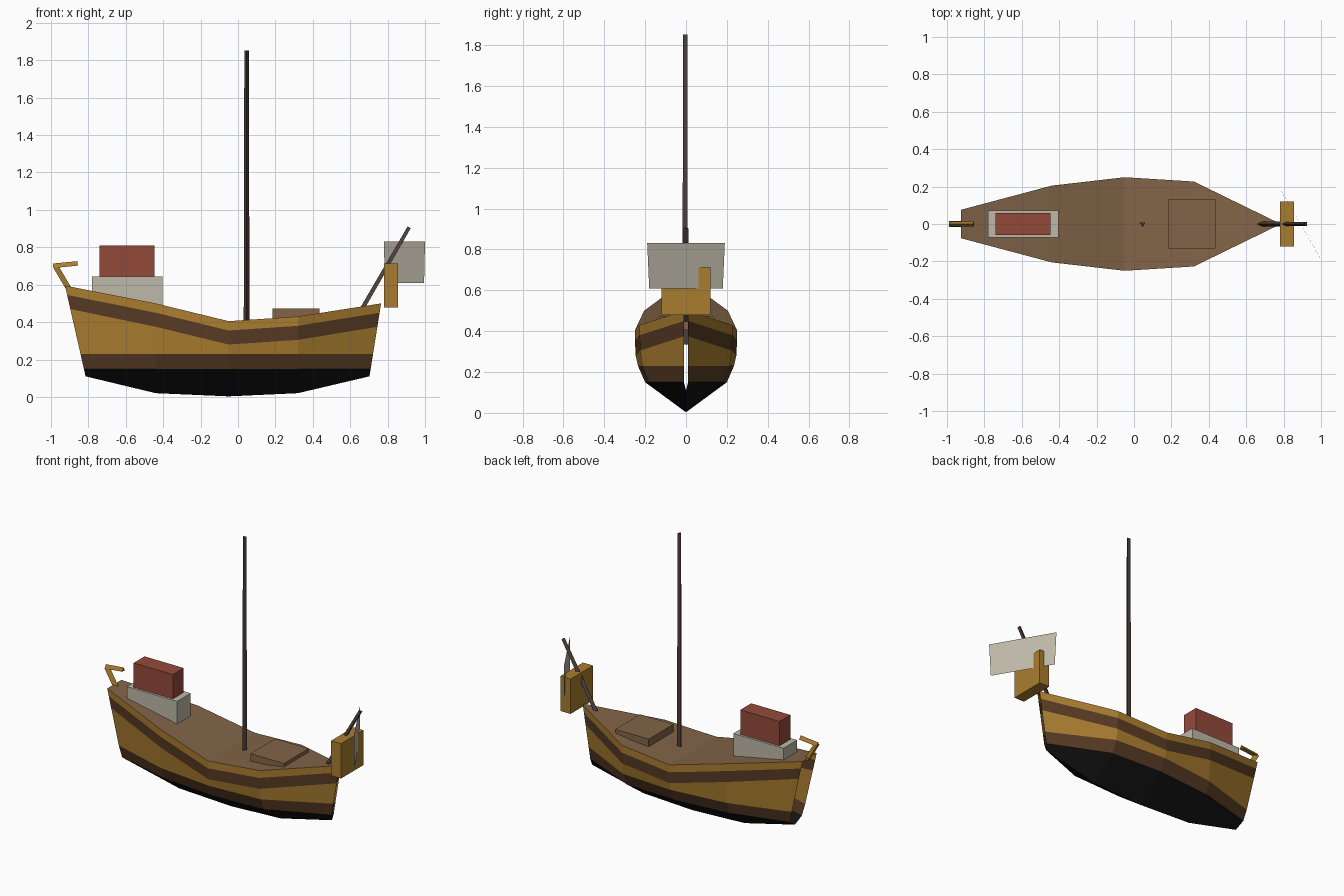
import bpy, bmesh
from mathutils import Vector

cube = bpy.data.objects.get("Cube")
if cube:
    bpy.data.objects.remove(cube, do_unlink=True)


def material(name, *rgb):
    """Flat material from 0-255 sRGB values."""
    lin = [((c / 255 + 0.055) / 1.055) ** 2.4 for c in rgb]
    m = bpy.data.materials.new(name)
    m.use_nodes = True
    m.diffuse_color = (*lin, 1)
    m.node_tree.nodes["Principled BSDF"].inputs["Base Color"].default_value = (*lin, 1)
    return m


gold = material("golden wood", 170, 125, 47)
brown = material("brown trim", 88, 59, 36)
black = material("black bottom paint", 20, 20, 20)
planks = material("deck wood", 130, 100, 72)
white = material("off white", 190, 184, 168)
red = material("brick red", 148, 74, 58)
dark = material("dark spar wood", 78, 64, 58)


def add_object(name, bm, *mats):
    mesh = bpy.data.meshes.new(name)
    bm.to_mesh(mesh)
    bm.free()
    for m in mats:
        mesh.materials.append(m)
    obj = bpy.data.objects.new(name, mesh)
    bpy.context.collection.objects.link(obj)
    return obj


def box(name, low, high, mat):
    bm = bmesh.new()
    bmesh.ops.create_cube(bm, size=1)
    low, high = Vector(low), Vector(high)
    for v in bm.verts:
        v.co = (low + high) / 2 + v.co * (high - low)
    return add_object(name, bm, mat)


def spar(name, start, end, r1, r2, mat):
    """Three-sided tapered pole between two points."""
    bm = bmesh.new()
    start, end = Vector(start), Vector(end)
    axis = end - start
    bmesh.ops.create_cone(bm, cap_ends=True, segments=3, radius1=r1, radius2=r2,
                          depth=axis.length)
    turn = axis.to_track_quat('Z', 'Y')
    for v in bm.verts:
        v.co = (start + end) / 2 + turn @ v.co
    return add_object(name, bm, mat)


# Hull stations from stern to bow: x at keel, x at rail, keel z, rail z, half width
stations = [(-0.815, -0.925, 0.11, 0.595, 0.076),
            (-0.44, -0.44, 0.02, 0.50, 0.205),
            (-0.05, -0.05, 0.003, 0.405, 0.25),
            (0.32, 0.32, 0.02, 0.43, 0.227),
            (0.703, 0.765, 0.11, 0.50, 0.01)]
fullness = [0, 0.8, 0.94, 0.985, 1, 1]


def section(x0, x1, keel, rail, half):
    """Points of one half section, from the keel up to the rail."""
    heights = [keel, 0.15, 0.23, rail - 0.125, rail - 0.05, rail]
    points = []
    for z, f in zip(heights, fullness):
        t = (z - keel) / (rail - keel)
        y = half * f if half > 0.02 or f == 0 else half
        points.append((x0 + (x1 - x0) * t, y, z))
    return points


# Hull sides: painted bands, left open at the narrow ends
bm = bmesh.new()
for side in (1, -1):
    rows = [[bm.verts.new((x, y * side, z)) for x, y, z in section(*s)] for s in stations]
    for a, b in zip(rows, rows[1:]):
        for band, slot in enumerate((0, 1, 2, 1, 2)):
            loop = [a[band], a[band + 1], b[band + 1], b[band]]
            face = bm.faces.new(loop if side > 0 else loop[::-1])
            face.material_index = slot
bmesh.ops.remove_doubles(bm, verts=bm.verts, dist=0.0001)
add_object("hull", bm, black, brown, gold)

# Deck follows the rail line
bm = bmesh.new()
edges = [[bm.verts.new((x1, s * half, rail)) for s in (-1, 1)]
         for x0, x1, keel, rail, half in stations]
for a, b in zip(edges, edges[1:]):
    bm.faces.new((a[0], b[0], b[1], a[1]))
add_object("deck", bm, planks)

# Deck fittings
box("deckhouse_base", (-0.78, -0.073, 0.48), (-0.405, 0.073, 0.645), white)
box("deckhouse_top", (-0.74, -0.058, 0.64), (-0.447, 0.058, 0.81), red)
box("hatch", (0.185, -0.131, 0.405), (0.435, 0.134, 0.472), planks)
box("bow_block", (0.78, -0.12, 0.478), (0.855, 0.12, 0.714), gold)

# Mast and bowsprit
spar("mast", (0.046, 0, 0.335), (0.046, 0, 1.852), 0.018, 0.014, dark)
spar("bowsprit", (0.67, 0, 0.475), (0.918, 0, 0.905), 0.015, 0.013, dark)

# Tiller
spar("tiller_post", (-0.908, 0, 0.575), (-0.98, 0, 0.697), 0.019, 0.019, gold)
spar("tiller_handle", (-0.988, 0, 0.697), (-0.857, 0, 0.71), 0.016, 0.016, gold)

# Thin diagonal panel at the bow, slightly narrower at its foot
bm = bmesh.new()
corners = [(0.105, -0.18, 0.608), (-0.105, 0.18, 0.608),
           (-0.11, 0.19, 0.832), (0.11, -0.19, 0.832)]
bm.faces.new([bm.verts.new((0.89 + x, y, z)) for x, y, z in corners])
add_object("bow_panel", bm, white)
